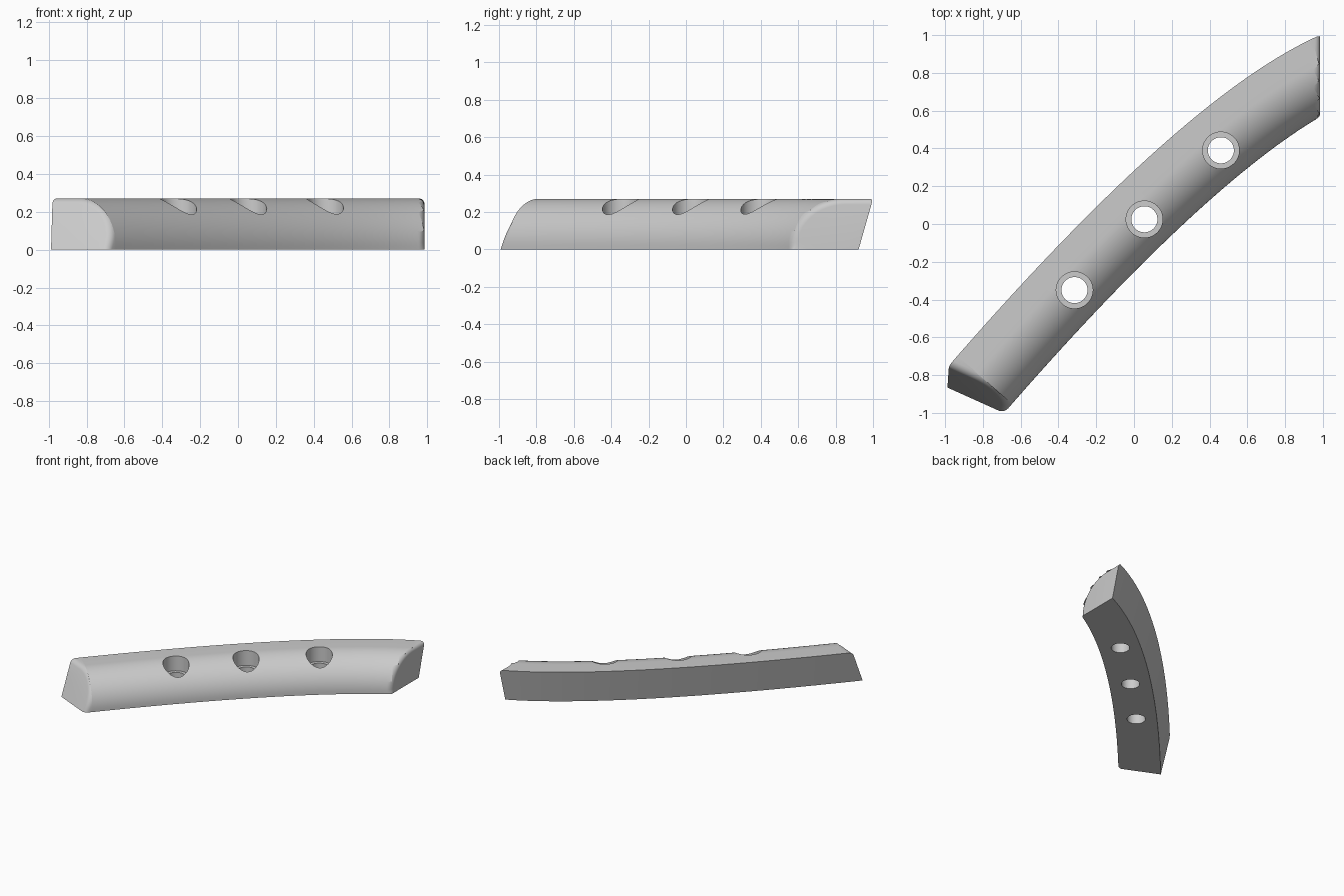
import bpy, bmesh, math
from mathutils import Vector

old = bpy.data.objects.get("Cube")
if old:
    bpy.data.objects.remove(old, do_unlink=True)

HEIGHT, WIDTH, OVERHANG, ROUND = 0.27, 0.385, 0.07, 0.25

grey = bpy.data.materials.new("plain_grey")
grey.use_nodes = True
grey.diffuse_color = (0.6, 0.6, 0.6, 1)
grey.node_tree.nodes["Principled BSDF"].inputs["Base Color"].default_value = (0.6, 0.6, 0.6, 1)

# Path of the top back edge: a quadratic curve, run past both ends for trimming
START, CONTROL, END = Vector((-0.98, -0.75)), Vector((0.262, 0.68)), Vector((0.985, 1.0))


def path(t):
    point = START * (1 - t) ** 2 + CONTROL * 2 * t * (1 - t) + END * t * t
    tangent = ((CONTROL - START) * (1 - t) + (END - CONTROL) * t).normalized()
    return point, Vector((tangent.y, -tangent.x))


# Cross-section: undercut back wall, flat top, broad rounded front
section = [(OVERHANG, 0), (0, HEIGHT)]
ARC = 24
for i in range(ARC + 1):
    a = math.pi / 2 * (1 - i / ARC)
    section.append((WIDTH - ROUND + ROUND * math.cos(a), HEIGHT - ROUND + ROUND * math.sin(a)))
section.append((WIDTH, 0))

# Sweep the section along the path
bm = bmesh.new()
rings = []
STEPS = 56
for i in range(STEPS + 1):
    p, side = path(-0.25 + 1.5 * i / STEPS)
    rings.append([bm.verts.new((p.x + side.x * u, p.y + side.y * u, z)) for u, z in section])
n = len(section)
for a, b in zip(rings, rings[1:]):
    for j in range(n):
        k = (j + 1) % n
        bm.faces.new((a[j], a[k], b[k], b[j]))

# Trim: leaning cut at the left-hand end of the path, upright cut at the other
cuts = [((-0.69, -1.0, 0), Vector((-0.41, -0.91, 0.404)).normalized()),
        ((0.985, 0.8, 0), Vector((1, 0, 0)))]
caps = []
for point, normal in cuts:
    res = bmesh.ops.bisect_plane(bm, geom=bm.verts[:] + bm.edges[:] + bm.faces[:], dist=1e-6,
                                 plane_co=point, plane_no=normal, clear_outer=True)
    edges = [e for e in res["geom_cut"] if isinstance(e, bmesh.types.BMEdge)]
    caps += bmesh.ops.holes_fill(bm, edges=edges, sides=0)["faces"]
bmesh.ops.recalc_face_normals(bm, faces=bm.faces[:])

# Soften the end edges along the top and rounded front only
soft = []
for cap in caps:
    for e in cap.edges:
        other = [f for f in e.link_faces if f is not cap]
        if not other:
            continue
        c = other[0].calc_center_median()
        nrm = other[0].normal
        if nrm.z > -0.05 and c.z > 0.001:
            soft.append(e)
bmesh.ops.bevel(bm, geom=soft, offset=0.03, offset_type='OFFSET', segments=5, profile=0.5,
                affect='EDGES', clamp_overlap=False)
bmesh.ops.recalc_face_normals(bm, faces=bm.faces[:])

mesh = bpy.data.meshes.new("curved_bar")
bm.to_mesh(mesh)
bm.free()
bar = bpy.data.objects.new("curved_bar", mesh)
bpy.context.collection.objects.link(bar)
mesh.materials.append(grey)


# Screw holes: a through hole plus a wider flat-bottomed recess
def cut_cylinder(x, y, radius, low, high):
    bpy.ops.mesh.primitive_cylinder_add(vertices=48, radius=radius, depth=high - low,
                                        location=(x, y, (low + high) / 2))
    cutter = bpy.context.object
    cutter.name = "hole_cutter"
    cutter.hide_render = True
    cutter.data.materials.append(grey)
    mod = bar.modifiers.new("hole", 'BOOLEAN')
    mod.operation = 'DIFFERENCE'
    mod.solver = 'EXACT'
    mod.object = cutter
    return cutter


cutters = []
for x, y in [(-0.315, -0.35), (0.055, 0.025), (0.46, 0.39)]:
    cutters.append(cut_cylinder(x, y, 0.097, 0.15, 0.5))
    cutters.append(cut_cylinder(x, y, 0.069, -0.2, 0.4))

bpy.ops.object.select_all(action='DESELECT')
bar.select_set(True)
bpy.context.view_layer.objects.active = bar
bpy.ops.object.convert(target='MESH')
for c in cutters:
    bpy.data.objects.remove(c, do_unlink=True)
bpy.ops.object.shade_smooth_by_angle(angle=math.radians(30))
